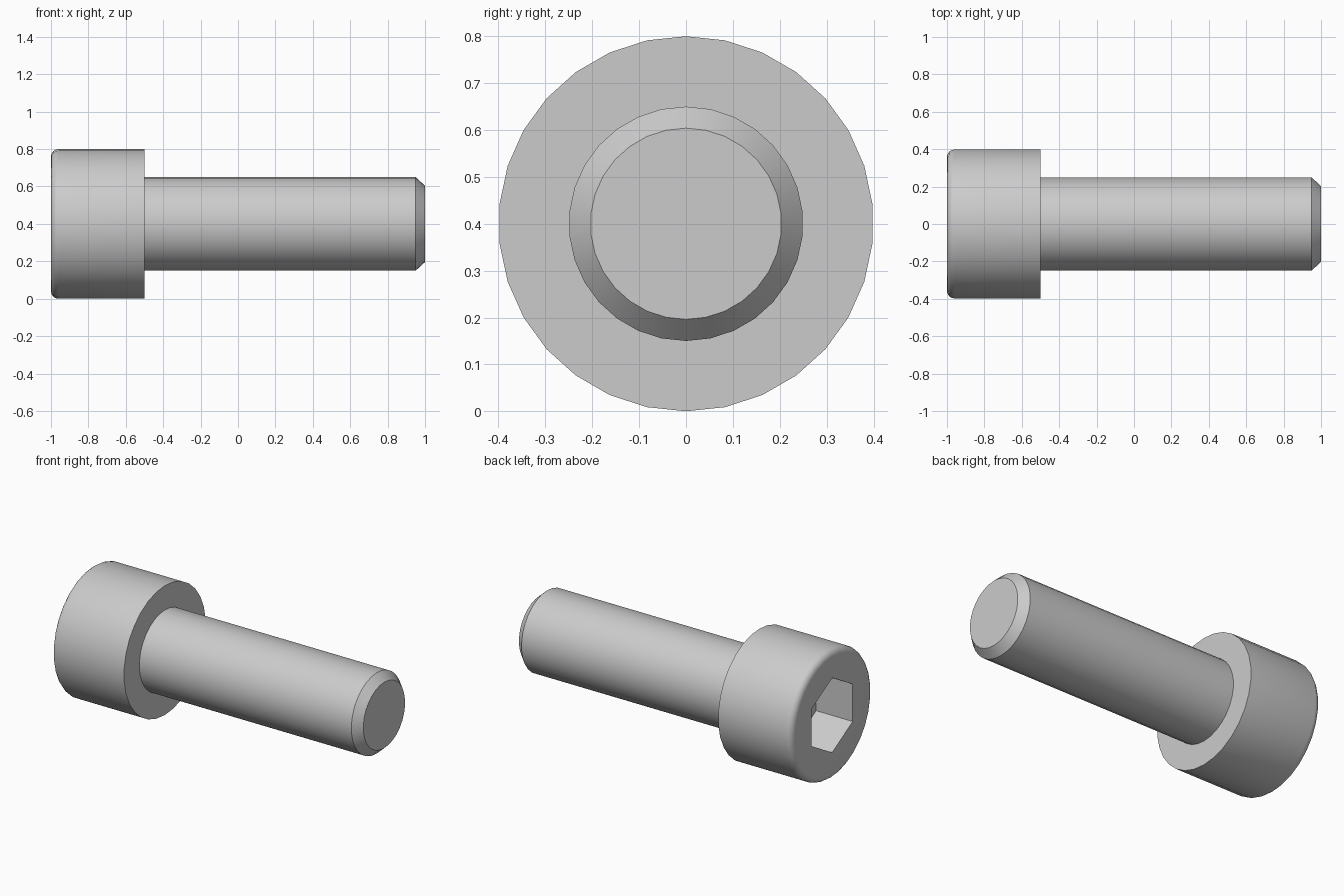
import bpy, bmesh
from math import sin, cos, pi, radians

if "Cube" in bpy.data.objects:
    bpy.data.objects.remove(bpy.data.objects["Cube"])

SIDES = 30          # multiple of six, so the socket corners are exact
AXIS_Z = 0.4

steel = bpy.data.materials.new("light_grey_steel")
steel.use_nodes = True
grey = (0.6, 0.6, 0.6, 1)
steel.diffuse_color = grey
steel.node_tree.nodes["Principled BSDF"].inputs["Base Color"].default_value = grey


def hex_radius(angle, flat):
    """Distance to a hexagon's edge, with corners at the top and bottom."""
    return flat / cos(angle % (pi / 3) - pi / 6)


def loft(name, rings, cap_start=False, cap_end=False):
    """Skin rings (x, size, is_hexagon) along the x axis."""
    bm = bmesh.new()
    loops = []
    for x, size, is_hex in rings:
        loop = []
        for i in range(SIDES):
            a = 2 * pi * i / SIDES
            r = hex_radius(a, size) if is_hex else size
            loop.append(bm.verts.new((x, r * sin(a), AXIS_Z + r * cos(a))))
        loops.append(loop)
    for a, b in zip(loops, loops[1:]):
        for i in range(SIDES):
            j = (i + 1) % SIDES
            bm.faces.new((a[i], b[i], b[j], a[j]))
    if cap_start:
        bm.faces.new(loops[0])
    if cap_end:
        bm.faces.new(reversed(loops[-1]))
    # The skin winds inward for rings running towards +x
    bmesh.ops.reverse_faces(bm, faces=bm.faces[:])
    mesh = bpy.data.meshes.new(name)
    bm.to_mesh(mesh)
    bm.free()
    mesh.materials.append(steel)
    obj = bpy.data.objects.new(name, mesh)
    bpy.context.collection.objects.link(obj)
    bpy.ops.object.select_all(action="DESELECT")
    obj.select_set(True)
    bpy.context.view_layer.objects.active = obj
    bpy.ops.object.shade_smooth_by_angle(angle=radians(30))
    return obj


# Head: socket floor, socket wall, rounded rim, side and underside
fillet = 0.04
rim = [(-1 + fillet * (1 - sin(t)), 0.4 - fillet * (1 - cos(t)), False)
       for t in (pi / 2 * (1 - k / 4) for k in range(5))]
loft("socket_head",
     [(-0.75, 0.2, True), (-1, 0.2, True)] + rim
     + [(-0.5, 0.4, False), (-0.5, 0.25, False)],
     cap_start=True)

# Shaft with a chamfered tip
loft("shaft",
     [(-0.5, 0.25, False), (0.95, 0.25, False), (1, 0.204, False)],
     cap_end=True)
